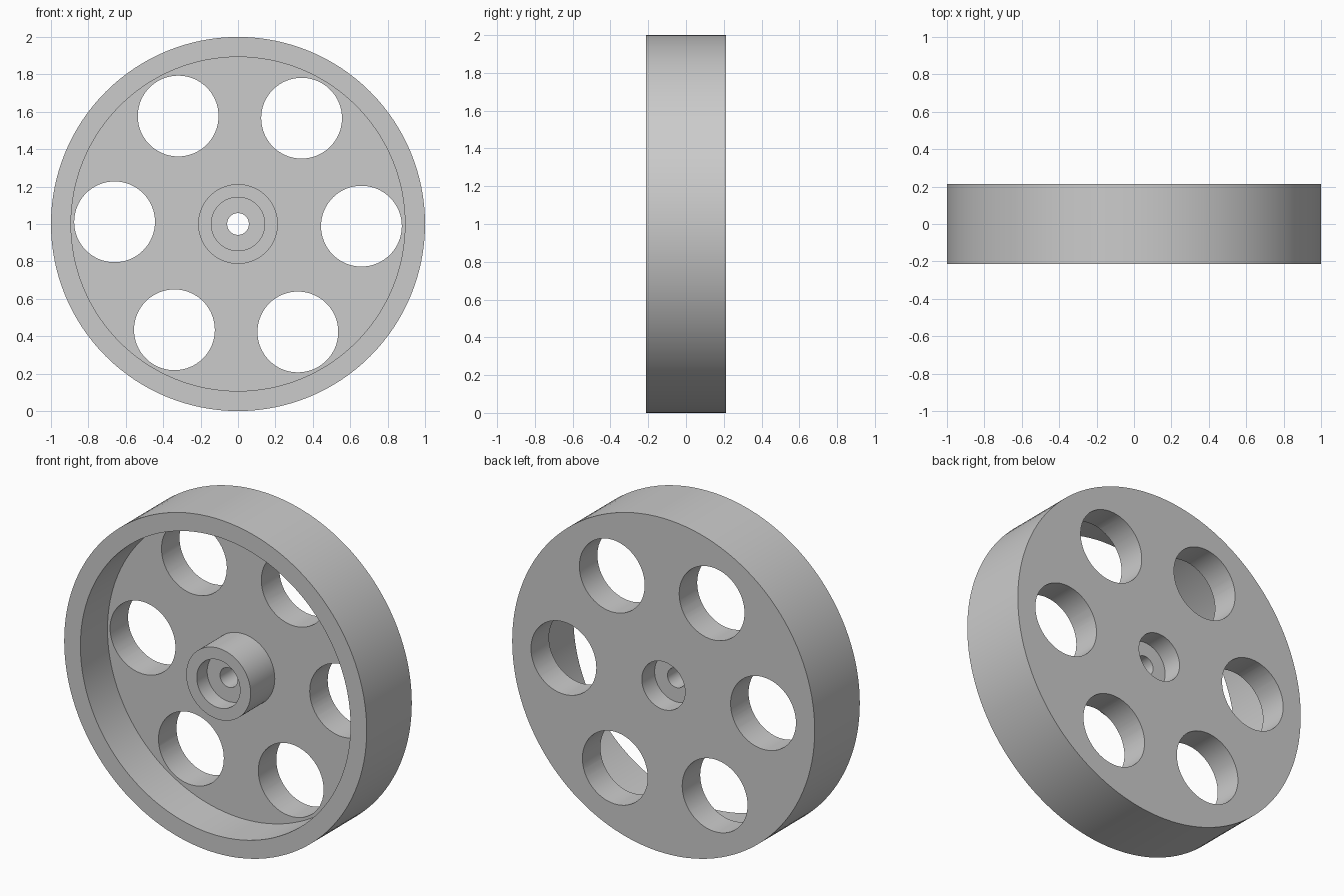
import bpy, bmesh, math
from mathutils import Matrix

cube = bpy.data.objects.get("Cube")
if cube:
    bpy.data.objects.remove(cube, do_unlink=True)

SEG = 128
HALF = 0.213          # half the wheel width
FLOOR = 0.043         # front face of the web

grey = bpy.data.materials.new("plain_grey")
grey.use_nodes = True
colour = (0.6, 0.6, 0.6, 1)
grey.diffuse_color = colour
grey.node_tree.nodes["Principled BSDF"].inputs["Base Color"].default_value = colour


def add_object(name, bm):
    bmesh.ops.recalc_face_normals(bm, faces=bm.faces[:])
    mesh = bpy.data.meshes.new(name)
    bm.to_mesh(mesh)
    bm.free()
    mesh.materials.append(grey)
    ob = bpy.data.objects.new(name, mesh)
    bpy.context.collection.objects.link(ob)
    return ob


def lathe(name, profile):
    """Revolve a closed (radius, y) profile around the axle at z = 1."""
    bm = bmesh.new()
    rings = []
    for i in range(SEG):
        a = 2 * math.pi * i / SEG
        rings.append([bm.verts.new((r * math.cos(a), y, 1 + r * math.sin(a)))
                      for r, y in profile])
    n = len(profile)
    for i in range(SEG):
        p, q = rings[i], rings[(i + 1) % SEG]
        for k in range(n):
            m = (k + 1) % n
            bm.faces.new((p[k], p[m], q[m], q[k]))
    return add_object(name, bm)


# Wheel section: rim, recessed web, hub, and a bearing pocket on each side
wheel = lathe("wheel", [
    (1.0, -HALF), (1.0, HALF),                                # tread
    (0.143, HALF), (0.143, 0.092), (0.058, 0.092),            # back pocket
    (0.058, -0.087), (0.143, -0.087), (0.143, -0.185),        # front pocket
    (0.213, -0.185), (0.213, FLOOR),                          # hub
    (0.893, FLOOR), (0.893, -HALF),                           # rim inside
])

# Six round lightening holes through the web
bm = bmesh.new()
for i in range(6):
    a = math.radians(60 * i - 1)
    place = Matrix.Translation((0.66 * math.cos(a), 0.13, 1 + 0.66 * math.sin(a)))
    bmesh.ops.create_cone(bm, cap_ends=True, segments=64, radius1=0.216, radius2=0.216,
                          depth=0.4, matrix=place @ Matrix.Rotation(math.pi / 2, 4, 'X'))
cutter = add_object("hole_cutter", bm)

cut = wheel.modifiers.new("lightening_holes", 'BOOLEAN')
cut.operation = 'DIFFERENCE'
cut.solver = 'EXACT'
cut.object = cutter
bpy.context.view_layer.objects.active = wheel
wheel.select_set(True)
bpy.ops.object.modifier_apply(modifier=cut.name)
bpy.data.objects.remove(cutter, do_unlink=True)

# Smooth round walls, crisp rims
bpy.ops.object.shade_smooth_by_angle(angle=math.radians(30))
